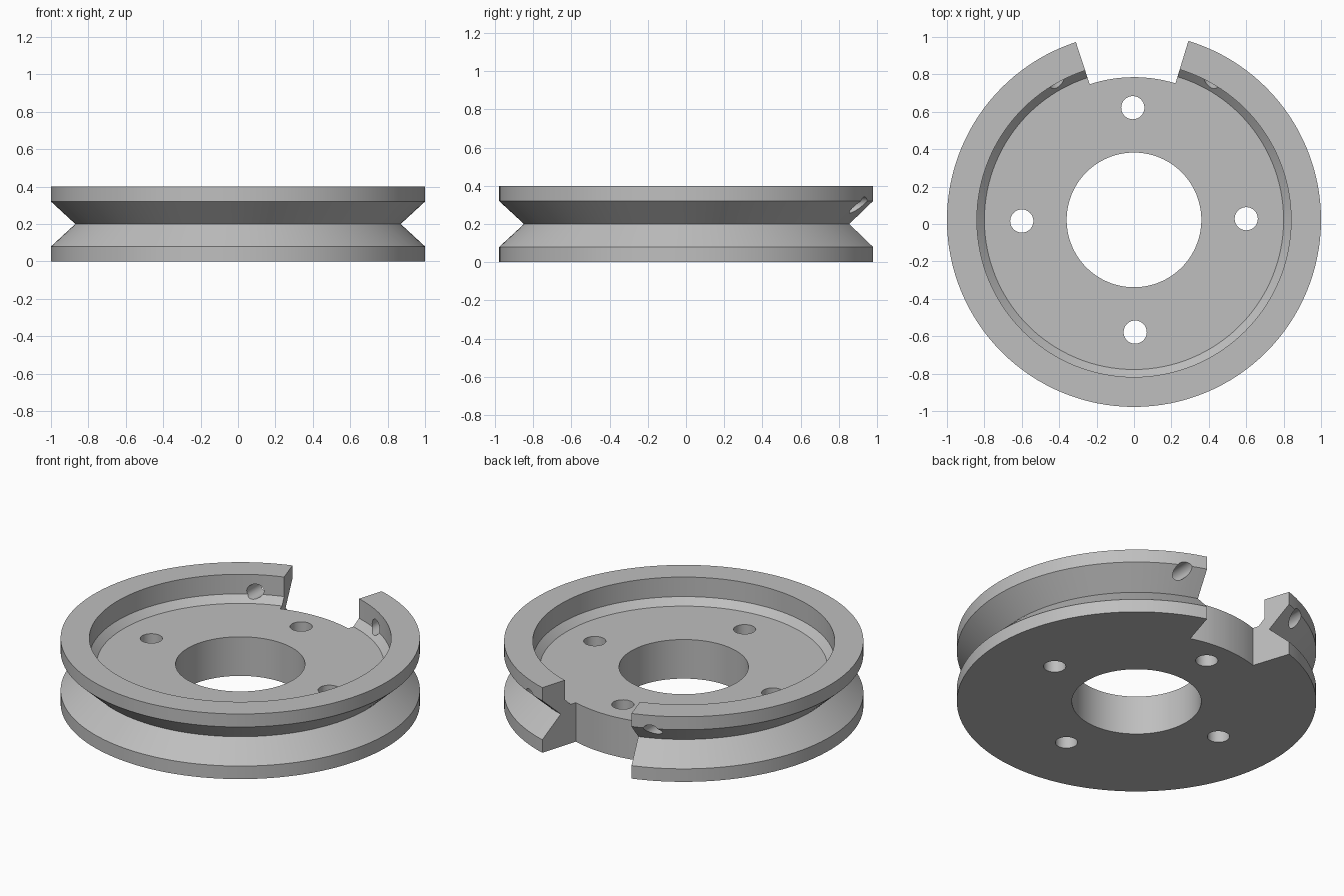
import bpy
import bmesh
from math import cos, sin, radians, tau
from mathutils import Matrix, Vector

if "Cube" in bpy.data.objects:
    bpy.data.objects.remove(bpy.data.objects["Cube"], do_unlink=True)

AXIS_Y = 0.022      # wheel axis, shifted so the notched wheel is centred
TURN = 0.6          # small rotation of notch and bolt holes, degrees
SEGMENTS = 128

metal = bpy.data.materials.new("plain grey metal")
metal.use_nodes = True
GREY = (0.52, 0.52, 0.52, 1)
metal.diffuse_color = GREY
metal.node_tree.nodes["Principled BSDF"].inputs["Base Color"].default_value = GREY


def finish(name, bm):
    bmesh.ops.recalc_face_normals(bm, faces=bm.faces)
    mesh = bpy.data.meshes.new(name)
    bm.to_mesh(mesh)
    bm.free()
    mesh.materials.append(metal)
    obj = bpy.data.objects.new(name, mesh)
    obj.location.y = AXIS_Y
    bpy.context.collection.objects.link(obj)
    return obj


def lathe(name, profile):
    """Revolve a closed (radius, height) profile about z."""
    bm = bmesh.new()
    rings = []
    for i in range(SEGMENTS):
        a = tau * i / SEGMENTS
        rings.append([bm.verts.new((r * cos(a), r * sin(a), z)) for r, z in profile])
    n = len(profile)
    for i in range(SEGMENTS):
        a, b = rings[i], rings[(i + 1) % SEGMENTS]
        for j in range(n):
            k = (j + 1) % n
            bm.faces.new((a[j], b[j], b[k], a[k]))
    return finish(name, bm)


def drill(name, radius, depth, position, rotation=Matrix()):
    bm = bmesh.new()
    bmesh.ops.create_cone(bm, cap_ends=True, segments=32, radius1=radius,
                          radius2=radius, depth=depth,
                          matrix=Matrix.Translation(position) @ rotation)
    return finish(name, bm)


def sector(name, inner, outer, half_angle, bottom, top):
    """Block bounded by two arcs, centred on the back of the wheel."""
    bm = bmesh.new()
    steps = 16
    angles = [radians(90 + TURN + half_angle * (2 * i / steps - 1)) for i in range(steps + 1)]
    outline = [(inner, a) for a in angles] + [(outer, a) for a in reversed(angles)]
    base = bm.faces.new([bm.verts.new((r * cos(a), r * sin(a), bottom)) for r, a in outline])
    grown = bmesh.ops.extrude_face_region(bm, geom=[base])
    verts = [v for v in grown["geom"] if isinstance(v, bmesh.types.BMVert)]
    bmesh.ops.translate(bm, verts=verts, vec=(0, 0, top - bottom))
    return finish(name, bm)


# Grooved wheel with a recessed web, chamfered inner corner and centre bore
wheel = lathe("grooved_wheel", [
    (0.36, 0), (1, 0), (1, 0.08), (0.87, 0.2), (1, 0.32), (1, 0.4),
    (0.84, 0.4), (0.84, 0.28), (0.8, 0.24), (0.36, 0.24)])

# Rim notch, four bolt holes and two cord holes beside the notch
cutters = [sector("notch_cutter", 0.763, 1.2, 17.5, -0.1, 0.5)]
for i in range(4):
    a = radians(90 * i + TURN)
    cutters.append(drill("bolt_hole_cutter", 0.062, 1, Vector((0.6 * cos(a), 0.6 * sin(a), 0.2))))
for side in (-1, 1):
    cutters.append(drill("cord_hole_cutter", 0.042, 0.5, Vector((side * 0.41, 0.85, 0.3)),
                         Matrix.Rotation(radians(90), 4, "X")))

bpy.ops.object.select_all(action="DESELECT")
bpy.context.view_layer.objects.active = wheel
wheel.select_set(True)
for cutter in cutters:
    cutter.hide_render = True
    cut = wheel.modifiers.new("cut", "BOOLEAN")
    cut.operation = "DIFFERENCE"
    cut.solver = "EXACT"
    cut.object = cutter
    bpy.ops.object.modifier_apply(modifier=cut.name)
    bpy.data.objects.remove(cutter, do_unlink=True)

bpy.ops.object.shade_smooth_by_angle(angle=radians(25))
